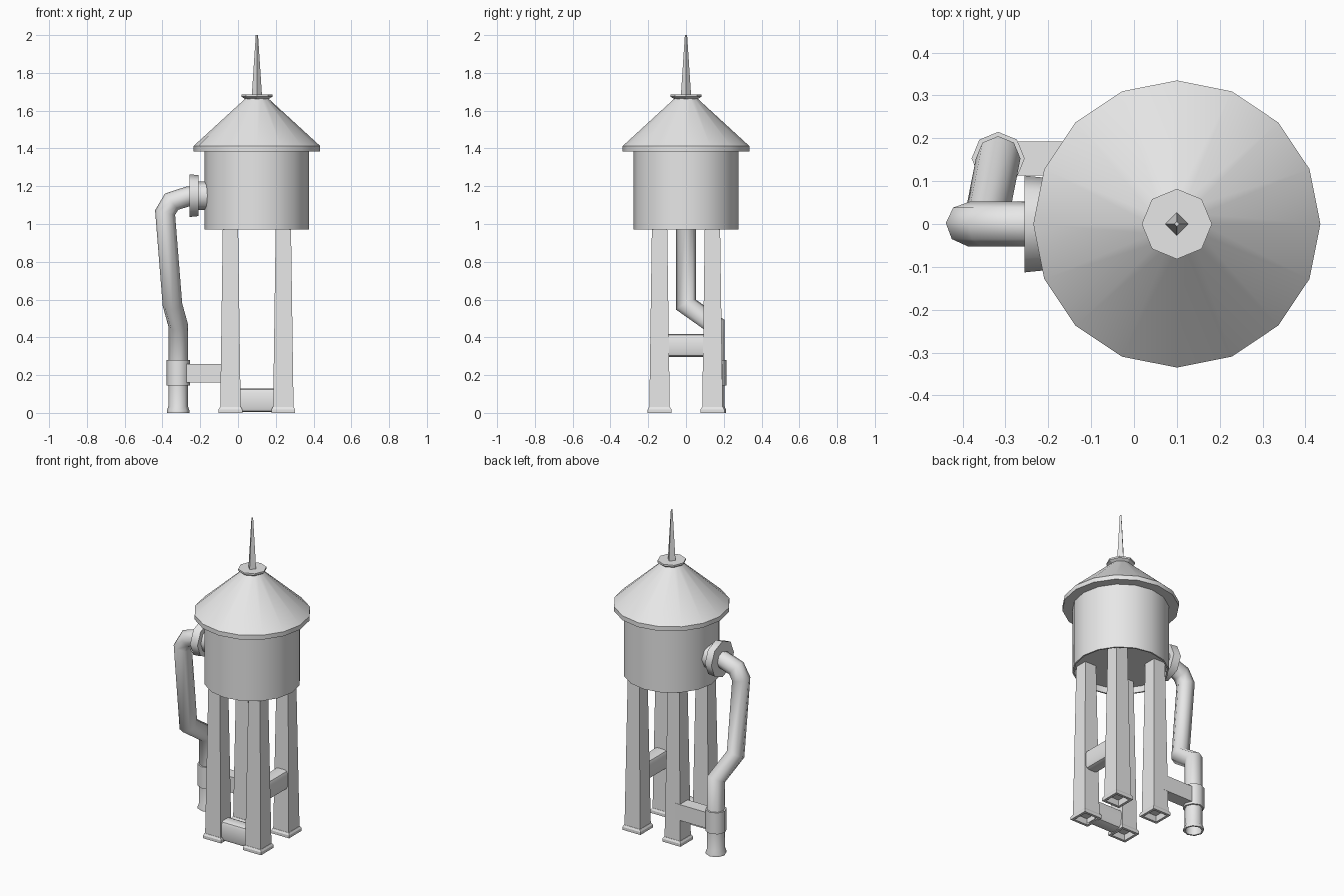
import bpy, bmesh, math
from mathutils import Matrix, Vector

default = bpy.data.objects.get("Cube")
if default:
    bpy.data.objects.remove(default, do_unlink=True)

# One plain grey for the whole model
grey = bpy.data.materials.new("light_grey")
grey.use_nodes = True
grey.diffuse_color = (0.8, 0.8, 0.8, 1)
grey.node_tree.nodes["Principled BSDF"].inputs["Base Color"].default_value = (0.8, 0.8, 0.8, 1)

CX = 0.1                 # tower axis
SQ = math.sqrt(2)        # half-width to corner radius


def finish(bm, name, smooth=None):
    bmesh.ops.recalc_face_normals(bm, faces=bm.faces[:])
    mesh = bpy.data.meshes.new(name)
    bm.to_mesh(mesh)
    bm.free()
    obj = bpy.data.objects.new(name, mesh)
    bpy.context.collection.objects.link(obj)
    mesh.materials.append(grey)
    if smooth:
        bpy.ops.object.select_all(action='DESELECT')
        obj.select_set(True)
        bpy.context.view_layer.objects.active = obj
        bpy.ops.object.shade_smooth_by_angle(angle=math.radians(smooth))
    return obj


def skin(rings, name, smooth=None):
    """Join successive rings of points and cap both ends."""
    bm = bmesh.new()
    loops = [[bm.verts.new(p) for p in ring] for ring in rings]
    n = len(loops[0])
    for a, b in zip(loops, loops[1:]):
        for i in range(n):
            j = (i + 1) % n
            bm.faces.new((a[i], a[j], b[j], b[i]))
    bm.faces.new(loops[0][::-1])
    bm.faces.new(loops[-1])
    return finish(bm, name, smooth)


def lathe(name, profile, sides, at, smooth=None, turn=0.0, scale=1.0, axis='Z'):
    """Revolve (radius, height) points about the Z or X axis."""
    m = Matrix.Translation(at)
    if axis == 'X':
        m = m @ Matrix.Rotation(math.pi / 2, 4, 'Y')
    rings = []
    for r, h in profile:
        angles = [turn + math.tau * i / sides for i in range(sides)]
        rings.append([m @ Vector((r * scale * math.cos(a), r * scale * math.sin(a), h)) for a in angles])
    return skin(rings, name, smooth)


def sweep(name, path, radius, sides, smooth):
    """Sweep a round section along a path with true mitred bends."""
    pts = [Vector(p) for p in path]
    dirs = [(b - a).normalized() for a, b in zip(pts, pts[1:])]
    ring = [pts[0] + radius * Vector((math.cos(math.tau * i / sides), math.sin(math.tau * i / sides), 0))
            for i in range(sides)]
    rings = [ring]
    for k, d in enumerate(dirs):
        normal = (d + dirs[min(k + 1, len(dirs) - 1)]).normalized()
        ring = [p + d * ((pts[k + 1] - p).dot(normal) / d.dot(normal)) for p in ring]
        rings.append(ring)
    return skin(rings, name, smooth)


def beam(name, centre, size, bevel=0.0):
    bm = bmesh.new()
    bmesh.ops.create_cube(bm, size=1, matrix=Matrix.Translation(centre) @ Matrix.Diagonal((*size, 1)))
    if bevel:
        long = max(range(3), key=lambda i: size[i])
        edges = [e for e in bm.edges
                 if abs((e.verts[0].co - e.verts[1].co)[long]) > 0.01]
        bmesh.ops.bevel(bm, geom=edges, offset=bevel, segments=2, profile=0.5, affect='EDGES')
    return finish(bm, name, 40 if bevel else None)


# Tank with a recessed floor
lathe("tank", [(0.268, 1.01), (0.268, 0.97), (0.277, 0.97), (0.277, 1.395)], 16, (CX, 0, 0), 30)

# Conical roof with an upright rim, cap and spire
lathe("roof", [(0.27, 1.385), (0.335, 1.385), (0.335, 1.413), (0.06, 1.665)], 16, (CX, 0, 0), 30)
lathe("roof_cap", [(0.06, 1.66), (0.082, 1.674), (0.082, 1.685)], 8, (CX, 0, 0))
lathe("spire", [(0.027, 1.68), (0.006, 2.0)], 4, (CX, 0, 0))

# Four tapered legs on hollow plinths
leg_profile = [(0.042, 0.035), (0.047, 0), (0.063, 0), (0.063, 0.018),
               (0.056, 0.03), (0.054, 0.03), (0.04, 1.02)]
for side, sx in (("left", 1), ("right", -1)):
    for end, sy in (("front", -1), ("back", 1)):
        lathe(f"{end}_{side}_leg", leg_profile, 4, (CX + 0.14 * sx, 0.14 * sy, 0),
              turn=math.pi / 4, scale=SQ)

# Braces between legs, and the arm that holds the pipe
beam("front_brace", (CX, -0.14, 0.066), (0.2, 0.085, 0.125), 0.02)
beam("left_brace", (CX + 0.14, 0, 0.357), (0.085, 0.2, 0.12), 0.02)
beam("pipe_arm", (-0.175, 0.153, 0.21), (0.23, 0.08, 0.1))

# Pipe from the ground up to the tank wall
PX, PY = -0.317, 0.153
lathe("pipe_foot", [(0.044, 0.12), (0.05, 0), (0.06, 0), (0.06, 0.012), (0.052, 0.035), (0.052, 0.16)],
      8, (PX, PY, 0), 50)
lathe("pipe_collar", [(0.05, 0.145), (0.062, 0.145), (0.062, 0.28), (0.05, 0.28)], 8, (PX, PY, 0), 50)
sweep("pipe", [(PX, PY, 0.15), (PX, PY, 0.465), (-0.347, 0, 0.573), (-0.386, 0, 1.06),
               (-0.352, 0, 1.118), (-0.262, 0, 1.147), (-0.17, 0, 1.15)], 0.052, 8, 50)
lathe("pipe_flange", [(0.05, -0.256), (0.113, -0.256), (0.108, -0.208), (0.075, -0.208), (0.075, -0.16)],
      8, (0, 0, 1.15), 50, axis='X')
